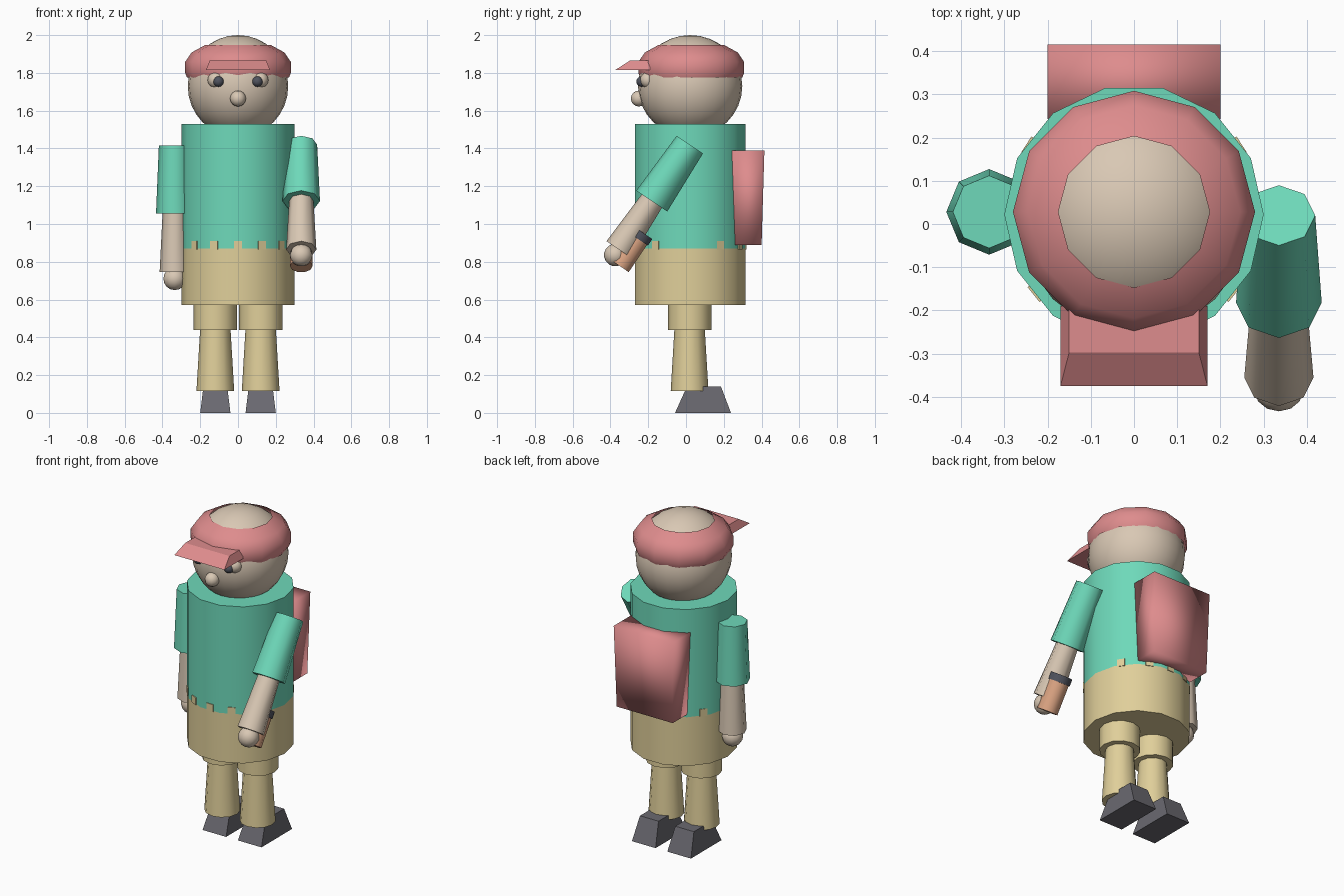
import bpy, bmesh, math
from mathutils import Matrix, Vector

if "Cube" in bpy.data.objects:
    bpy.data.objects.remove(bpy.data.objects["Cube"])


def material(name, r, g, b):
    m = bpy.data.materials.new(name)
    lin = [((c / 255 + 0.055) / 1.055) ** 2.4 for c in (r, g, b)]
    m.diffuse_color = (*lin, 1)
    m.use_nodes = True
    m.node_tree.nodes["Principled BSDF"].inputs["Base Color"].default_value = m.diffuse_color
    return m


SKIN = material("skin", 217, 200, 180)
GREEN = material("shirt_green", 110, 217, 186)
KHAKI = material("khaki", 224, 207, 154)
RED = material("soft_red", 222, 140, 141)
GREY = material("shoe_grey", 106, 105, 112)
DARK = material("dark_slate", 80, 83, 94)
PEACH = material("peach", 222, 166, 132)


def finish(name, bm, mat, mx=Matrix(), angle=50):
    """Turn a bmesh into a shaded object."""
    bmesh.ops.recalc_face_normals(bm, faces=bm.faces[:])
    bm.transform(mx)
    me = bpy.data.meshes.new(name)
    bm.to_mesh(me)
    bm.free()
    ob = bpy.data.objects.new(name, me)
    bpy.context.collection.objects.link(ob)
    me.materials.append(mat)
    if angle:
        bpy.ops.object.select_all(action='DESELECT')
        ob.select_set(True)
        bpy.context.view_layer.objects.active = ob
        bpy.ops.object.shade_smooth_by_angle(angle=math.radians(angle))
    return ob


def lathe(name, profile, n, mat, mx=Matrix(), caps=True):
    """Revolve (radius, z) points around local z with n sides."""
    bm = bmesh.new()
    rings = []
    for r, z in profile:
        rings.append([bm.verts.new((r * math.cos(2 * math.pi * i / n),
                                    r * math.sin(2 * math.pi * i / n), z)) for i in range(n)])
    for a, b in zip(rings, rings[1:]):
        for i in range(n):
            j = (i + 1) % n
            bm.faces.new((a[i], a[j], b[j], b[i]))
    if caps:
        bm.faces.new(rings[0])
        bm.faces.new(rings[-1])
    return finish(name, bm, mat, mx)


def ball(name, center, r, mat, seg=12, rings=8, mx=Matrix()):
    bm = bmesh.new()
    bmesh.ops.create_uvsphere(bm, u_segments=seg, v_segments=rings, radius=1)
    size = r if isinstance(r, tuple) else (r, r, r)
    bm.transform(Matrix.Translation(center) @ Matrix.Diagonal((*size, 1)))
    return finish(name, bm, mat, mx, 80)


def block(name, low, high, mat, angle=0, mx=Matrix()):
    """Tapered box; low and high are (x0, x1, y0, y1, z)."""
    bm = bmesh.new()
    vs = []
    for x0, x1, y0, y1, z in (low, high):
        vs.append([bm.verts.new(p) for p in ((x0, y0, z), (x1, y0, z), (x1, y1, z), (x0, y1, z))])
    a, b = vs
    bm.faces.new(a)
    bm.faces.new(b)
    for i in range(4):
        j = (i + 1) % 4
        bm.faces.new((a[i], a[j], b[j], b[i]))
    return finish(name, bm, mat, mx, angle)


def at(x, y, z=0):
    return Matrix.Translation((x, y, z))


CY = 0.022  # body axis

# Torso and shorts
lathe("shirt", [(0.3, 0.87), (0.3, 1.53)], 14, GREEN, at(0, CY))
lathe("shorts", [(0.3, 0.57), (0.3, 0.87)], 14, KHAKI, at(0, CY))

# Belt loops on the waistline
step = 360 / 14
for k, deg in enumerate([0, step, 2 * step, 123, 6 * step, 180, -6 * step, -123, -2 * step, -step]):
    block(f"belt_loop_{k}", (-0.022, 0.022, -0.297, -0.289, 0.865),
          (-0.022, 0.022, -0.297, -0.289, 0.91), KHAKI,
          mx=at(0, CY) @ Matrix.Rotation(math.radians(deg), 4, 'Z'))

# Legs and shoes
for side, s in (("left", -1), ("right", 1)):
    x = 0.12 * s
    lathe(f"{side}_upper_leg", [(0.115, 0.44), (0.115, 0.58)], 12, KHAKI, at(x, 0.02))
    lathe(f"{side}_lower_leg", [(0.1, 0.115), (0.08, 0.45)], 12, KHAKI, at(x, 0.019))
    block(f"{side}_shoe", (x - 0.08, x + 0.08, -0.058, 0.238, 0),
          (x - 0.063, x + 0.063, 0.005, 0.185, 0.14), GREY)

# Arms, built hanging down from the shoulder and then swung
for side, x, y, z, swing in (("left", -0.335, 0.028, 1.415, 0), ("right", 0.335, 0.02, 1.42, -34)):
    mx = at(x, y, z) @ Matrix.Rotation(math.radians(swing), 4, 'X')
    lathe(f"{side}_sleeve", [(0.099, -0.36), (0.084, 0)], 8, GREEN, mx)
    lathe(f"{side}_forearm", [(0.08, -0.67), (0.064, -0.35)], 8, SKIN, mx)
    ball(f"{side}_hand", (0, 0, -0.705), 0.06, SKIN, mx=mx)
    if side == "right":
        lathe("wrist_pad", [(0.06, -0.74), (0.06, -0.56)], 10, PEACH, mx @ at(0, 0.052))
        lathe("wrist_band", [(0.066, -0.567), (0.066, -0.525)], 10, DARK, mx @ at(0, 0.052))

# Backpack
block("backpack", (-0.19, 0.19, 0.26, 0.4, 0.89), (-0.2, 0.2, 0.243, 0.415, 1.388), RED, 180)

# Head and face
ball("head", (0, CY, 1.73), (0.266, 0.276, 0.27), SKIN, 24, 16)
ball("nose", (0, -0.25, 1.664), 0.042, SKIN)
for side, s in (("left", -1), ("right", 1)):
    ball(f"{side}_eye", (0.118 * s, -0.2, 1.762), 0.043, SKIN)
    ball(f"{side}_pupil", (0.103 * s, -0.235, 1.754), 0.028, DARK)

# Open-topped cap and its visor
lathe("cap", [(0.27, 1.775), (0.28, 1.8), (0.28, 1.858), (0.246, 1.908), (0.175, 1.947)],
      12, RED, at(0, 0.028), caps=False)
block("visor", (-0.17, 0.17, -0.375, -0.19, 1.815), (-0.15, 0.15, -0.297, -0.19, 1.865), RED)
